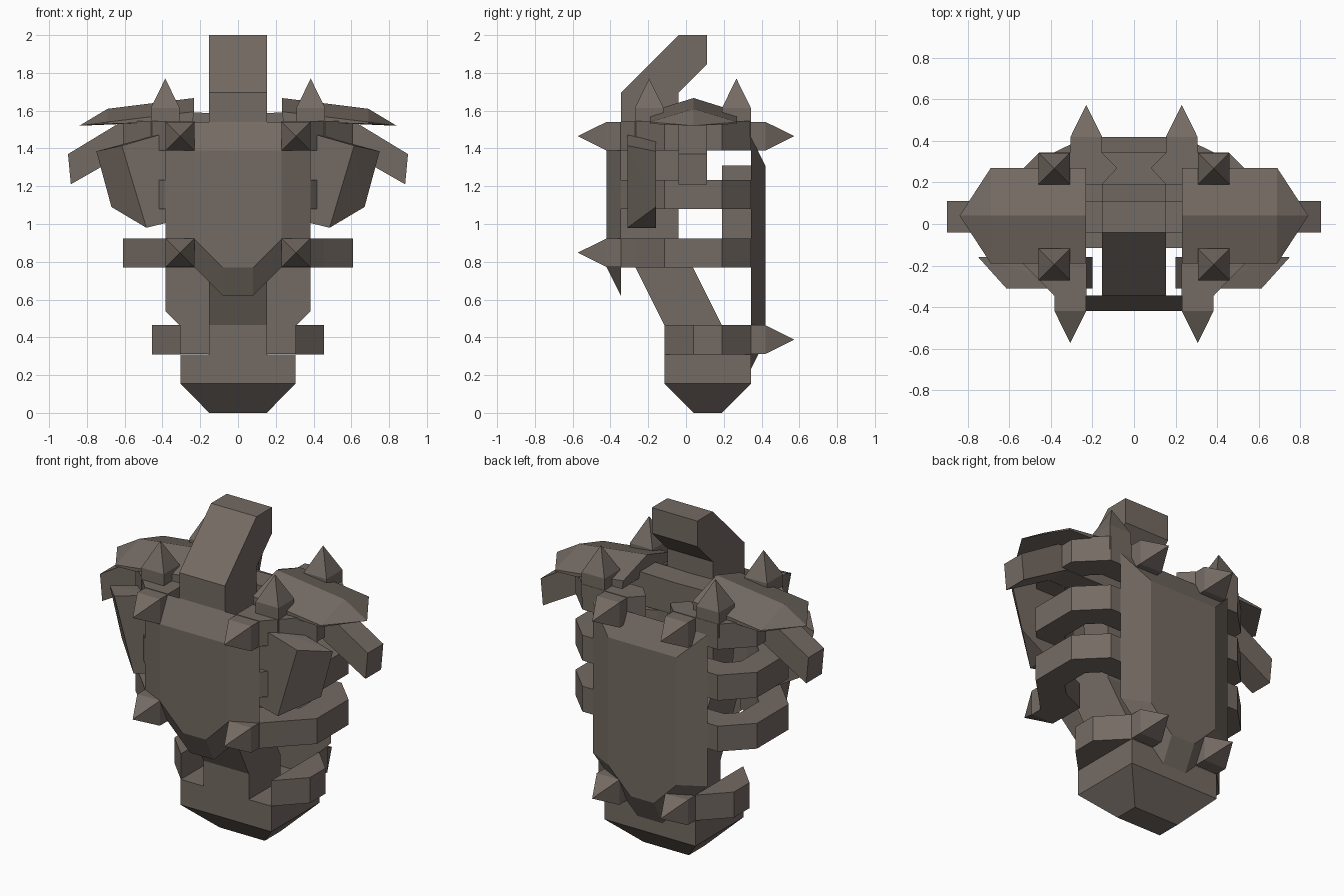
import bpy, bmesh

if "Cube" in bpy.data.objects:
    bpy.data.objects.remove(bpy.data.objects["Cube"])

mat = bpy.data.materials.new("grey_brown_bone")
mat.diffuse_color = (0.175, 0.145, 0.125, 1)
mat.use_nodes = True
mat.node_tree.nodes["Principled BSDF"].inputs["Base Color"].default_value = mat.diffuse_color


def finish(name, bm):
    bmesh.ops.recalc_face_normals(bm, faces=bm.faces[:])
    me = bpy.data.meshes.new(name)
    bm.to_mesh(me)
    bm.free()
    me.materials.append(mat)
    ob = bpy.data.objects.new(name, me)
    bpy.context.collection.objects.link(ob)


def both(build):
    """Run a builder for the right (+1) and left (-1) side."""
    for s, side in ((1, "right"), (-1, "left")):
        build(s, side)


def prism(name, pts, axis, lo, hi, s=1):
    """Extrude a 2D profile along an axis; the two other axes stay in order."""
    bm = bmesh.new()

    def co(p, d):
        c = list(p)
        c.insert("xyz".index(axis), d)
        return (c[0] * s, c[1], c[2])
    rings = [[bm.verts.new(co(p, d)) for p in pts] for d in (lo, hi)]
    for r in rings:
        bm.faces.new(r)
    for i in range(len(pts)):
        j = (i + 1) % len(pts)
        bm.faces.new((rings[0][i], rings[0][j], rings[1][j], rings[1][i]))
    finish(name, bm)


def hull(name, pts, s=1):
    bm = bmesh.new()
    for x, y, z in pts:
        bm.verts.new((x * s, y, z))
    bmesh.ops.convex_hull(bm, input=bm.verts[:])
    bmesh.ops.dissolve_limit(bm, angle_limit=0.01, verts=bm.verts[:], edges=bm.edges[:])
    finish(name, bm)


def box(x0, x1, y0, y1, z0, z1):
    return [(x, y, z) for x in (x0, x1) for y in (y0, y1) for z in (z0, z1)]


def spike(name, c, axis, base, mid, tip, s, r=0.076):
    """Square block ending in a pyramid."""
    k = "xyz".index(axis)
    pts = []
    for d, w in ((base, r), (mid, r), (tip, 0)):
        for a in ((-w, w) if w else (0,)):
            for b in ((-w, w) if w else (0,)):
                p = [c[0] + a, c[1] + b]
                p.insert(k, d)
                pts.append(tuple(p))
    hull(name, pts, s)


# pelvis block with tapered foot
hull("pelvis", box(-.305, .305, -.115, .345, .155, .31) + box(-.152, .152, .04, .19, 0, 0.0005))

# spine, neck and backward leaning head in one side profile
prism("spine_and_neck", [(-.115, .3), (-.115, .465), (-.345, .925), (-.345, 1.695), (-.04, 2),
                         (.11, 2), (.11, 1.845), (-.04, 1.695), (-.04, .925), (.19, .465), (.19, .3)],
      "x", -.153, .153)

# rear spine column
hull("rear_column", box(-.155, .155, .19, .345, .77, 1.31))


# chest and back plates: bevelled shields with pointed lower edge
def shield(name, y_in, y_out, top, low):
    pts = []
    for y, w, t, d in ((y_in, .385, top, 0), (y_out, .23, top - .15, .15)):
        for m in (-1, 1):
            pts += [(m * w, y, t), (m * w, y, low + w - .08 + d), (m * .08, y, low + d)]
    hull(name, pts)


shield("chest_plate", -.345, -.42, 1.54, .62)
shield("back_plate", .345, .42, 1.46, .235)

# rib outline seen from above
rib = [(.23, -.345), (.385, -.345), (.455, -.27), (.61, -.115), (.61, .19), (.455, .345),
       (.155, .345), (.08, .27), (.155, .19), (.39, .19), (.455, .125), (.455, -.05),
       (.385, -.12), (.23, -.19)]


def side_parts(s, side):
    # ribs and hip bulge
    for i, z in enumerate((.77, 1.08, 1.39)):
        prism(f"rib_{i}_{side}", rib, "z", z, z + .154, s)
    prism(f"hip_rib_{side}", [(.304, -.115), (.455, .04), (.455, .19), (.304, .345)],
          "z", .31, .465, s)

    # drooping upper arm stump
    prism(f"arm_{side}", [(0, 1.39), (.58, 1.385), (.885, 1.21), (.9, 1.37), (.62, 1.54),
                          (.24, 1.59), (0, 1.585)], "y", -.04, .11, s)

    # slanted chest side plate
    outer = [(.25, 1.52), (.2, 1.05), (.485, .98)]
    hull(f"side_plate_{side}",
         [(x, y, z) for x, z in outer for y in (-.31, -.16)]
         + [(.615, -.31, 1.415), (.75, -.16, 1.385), (.67, -.16, 1.09)], s)

    # ridged shoulder guard
    pts = [(.232, .04, 1.667), (.69, .04, 1.61), (.84, .04, 1.52)]
    for y in (-.19, .27):
        pts += [(.232, y, 1.595), (.69, y, 1.54), (.24, y, 1.545), (.69, y, 1.53)]
    hull(f"shoulder_guard_{side}", pts, s)

    # front, rear and top spikes
    for i, z in enumerate((.848, 1.465)):
        spike(f"front_spike_{i}_{side}", (.307, z), "y", -.27, -.42, -.573, s)
    for i, z in enumerate((.388, 1.465)):
        spike(f"rear_spike_{i}_{side}", (.23, z), "y", .345, .42, .573, s)
    for i, y in enumerate((-.195, .267)):
        spike(f"top_spike_{i}_{side}", (.385, y), "z", 1.46, 1.615, 1.77, s)


both(side_parts)
